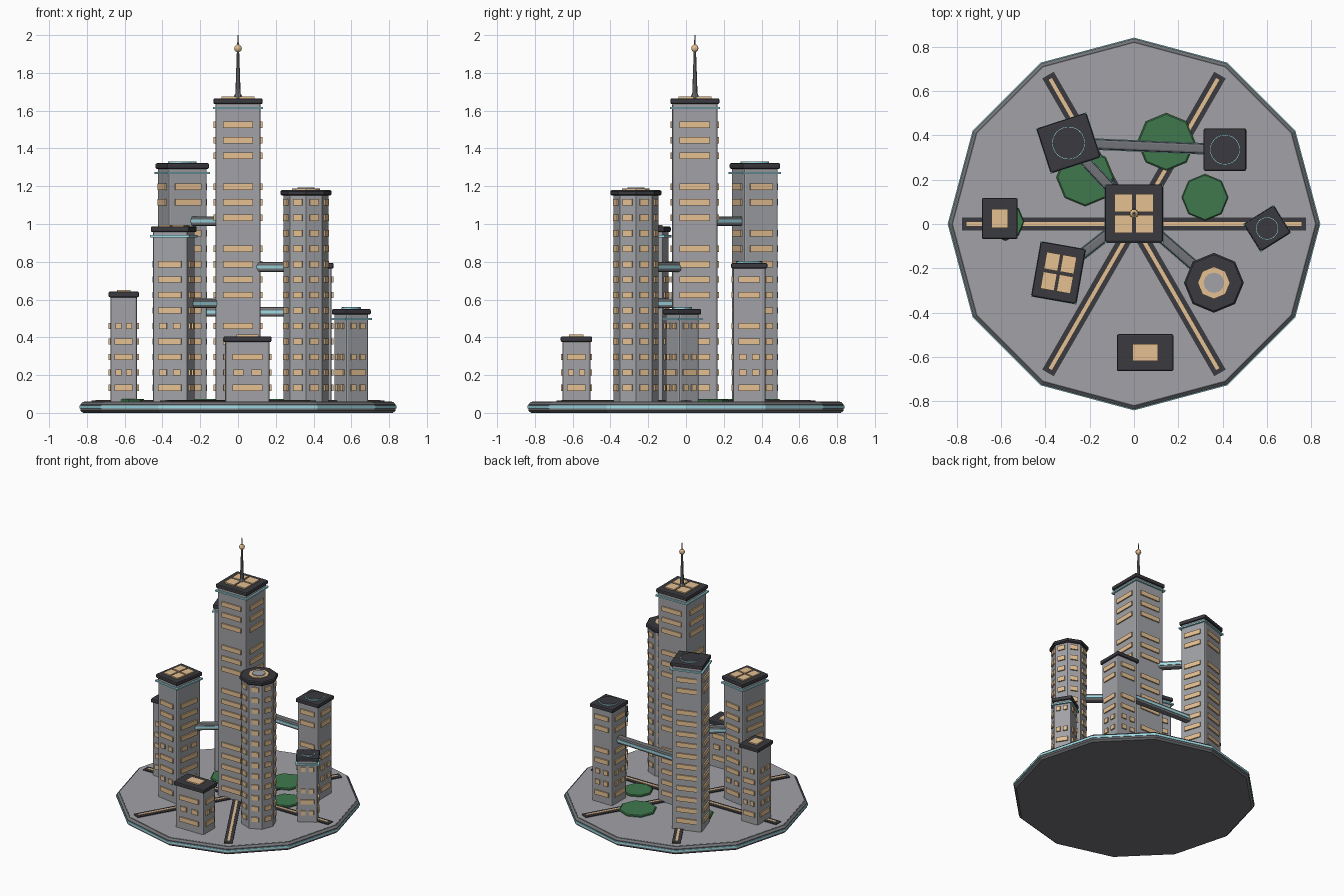
import bpy, bmesh, math
from mathutils import Matrix, Vector

if "Cube" in bpy.data.objects:
    bpy.data.objects.remove(bpy.data.objects["Cube"])

def mat(name, rgb):
    m = bpy.data.materials.new(name)
    m.diffuse_color = (*rgb, 1)
    m.use_nodes = True
    m.node_tree.nodes["Principled BSDF"].inputs["Base Color"].default_value = m.diffuse_color
    return m

GREY = mat("concrete_grey", (0.36, 0.365, 0.39))
DARK = mat("roof_dark", (0.042, 0.042, 0.05))
TAN = mat("window_tan", (0.78, 0.53, 0.29))
CYAN = mat("trim_cyan", (0.36, 0.74, 0.82))
GREEN = mat("park_green", (0.05, 0.19, 0.075))
STEEL = mat("steel_grey", (0.17, 0.175, 0.185))
DECK = 0.06

def T(x, y, z=0, deg=0):
    return Matrix.Translation((x, y, z)) @ Matrix.Rotation(math.radians(deg), 4, 'Z')

def finish(name, bm, material, bevel=0):
    bmesh.ops.recalc_face_normals(bm, faces=bm.faces)
    me = bpy.data.meshes.new(name)
    bm.to_mesh(me)
    bm.free()
    ob = bpy.data.objects.new(name, me)
    bpy.context.collection.objects.link(ob)
    me.materials.append(material)
    if bevel:
        b = ob.modifiers.new("bevel", 'BEVEL')
        b.width, b.segments, b.limit_method = bevel, 2, 'ANGLE'
        b.angle_limit = math.radians(35)
    return ob

def add_box(bm, M, size, loc=(0, 0, 0)):
    bmesh.ops.create_cube(bm, size=1, matrix=M @ Matrix.Translation(loc) @ Matrix.Diagonal((*size, 1)))

def box(name, M, size, loc, material, bevel=0):
    bm = bmesh.new()
    add_box(bm, M, size, loc)
    return finish(name, bm, material, bevel)

def lathe(name, profile, sides, M, material, bevel=0):
    """Stack of n-gon rings (radius, z), vertices starting on +x."""
    bm = bmesh.new()
    rings = [[bm.verts.new(M @ Vector((r * math.cos(math.tau * i / sides),
              r * math.sin(math.tau * i / sides), z))) for i in range(sides)] for r, z in profile]
    for a, b in zip(rings, rings[1:]):
        for i in range(sides):
            j = (i + 1) % sides
            bm.faces.new((a[i], a[j], b[j], b[i]))
    bm.faces.new(rings[0])
    bm.faces.new(rings[-1])
    return finish(name, bm, material, bevel)

# base slab, edge trim and deck
O = T(0, 0)
lathe("base_slab", [(0.82, 0), (0.835, 0.012), (0.835, 0.045), (0.82, 0.058)], 12, O, STEEL)
lathe("base_edge_trim", [(0.84, 0.024), (0.84, 0.038)], 12, O, CYAN)
lathe("deck", [(0.815, 0.05), (0.815, DECK)], 12, O, GREY)

# six radial roads with centre stripes
roads, stripes = bmesh.new(), bmesh.new()
for k in range(6):
    M = T(0, 0, 0, 60 * k)
    add_box(roads, M, (0.775, 0.06, 0.008), (0.3875, 0, DECK + 0.002))
    add_box(stripes, M, (0.755, 0.017, 0.008), (0.3775, 0, DECK + 0.005))
finish("roads", roads, DARK)
finish("road_stripes", stripes, TAN)

# parks
for i, (x, y, r) in enumerate([(0.145, 0.37, 0.13), (0.32, 0.12, 0.105), (-0.22, 0.21, 0.13), (-0.58, 0.01, 0.085)]):
    lathe(f"park_{i}", [(r, DECK - 0.005), (r, DECK + 0.008), (r * 0.95, DECK + 0.013)], 8, T(x, y), GREEN)

def windows(name, M, faces, rows):
    """faces: (angle, distance, width); rows: F full, S split, - none."""
    bm = bmesh.new()
    for ang, dist, wid in faces:
        F = M @ Matrix.Rotation(math.radians(ang), 4, 'Z')
        for k, c in enumerate(rows):
            z = 0.132 + 0.082 * k
            if c == 'F':
                add_box(bm, F, (0.018, wid, 0.034), (dist, 0, z))
            elif c == 'S':
                for s in (-1, 1):
                    add_box(bm, F, (0.018, wid * 0.33, 0.034), (dist, s * wid * 0.3, z))
    finish(name + "_windows", bm, TAN)

def roof_detail(name, M, z, kind, w, d):
    if kind == 'pad':       # landing pad with glowing edge
        r = min(w, d) * 0.36
        lathe(name + "_pad_ring", [(r, z - 0.005), (r, z + 0.008)], 24, M, CYAN)
        lathe(name + "_pad", [(r - 0.004, z), (r - 0.004, z + 0.010)], 24, M, DARK)
    elif kind == 'grid':    # 2 x 2 skylights
        bm = bmesh.new()
        for sx in (-1, 1):
            for sy in (-1, 1):
                add_box(bm, M, (w * 0.31, d * 0.31, 0.014), (sx * w * 0.18, sy * d * 0.18, z + 0.002))
        finish(name + "_skylights", bm, TAN)
    elif kind == 'one':     # single skylight
        box(name + "_skylight", M, (w * 0.45, d * 0.46, 0.014), (0, 0, z + 0.002), TAN)

def tower(name, x, y, w, d, deg, top, rows, kind, trim):
    M = T(x, y, 0, deg)
    box(name + "_body", M, (w, d, top - 0.05), (0, 0, (top + 0.05) / 2), GREY, 0.01)
    cw, cd = w + 0.02, d + 0.02
    box(name + "_roof", M, (cw, cd, 0.03), (0, 0, top + 0.007), DARK, 0.008)
    if trim:
        box(name + "_trim", M, (cw + 0.004, cd + 0.004, 0.011), (0, 0, top - 0.03), CYAN)
    faces = [(a, (w if a % 180 == 0 else d) / 2, (d if a % 180 == 0 else w) * 0.67) for a in (0, 90, 180, 270)]
    windows(name, M, faces, rows)
    roof_detail(name, M, top + 0.022, kind, cw, cd)

tower("central_tower", 0, 0.047, 0.24, 0.24, 0, 1.643, "FFFFF-FFFF-FFF-FFF", 'grid', True)
tower("back_left_tower", -0.295, 0.365, 0.215, 0.19, 18, 1.30, "FFFFFFFFFFF-FF", 'pad', True)
tower("back_right_tower", 0.41, 0.335, 0.172, 0.172, 0, 0.772, "FSSFF-FF", 'pad', False)
tower("left_tower", -0.605, 0.025, 0.142, 0.165, 0, 0.62, "FSFFS-", 'one', False)
tower("front_left_tower", -0.34, -0.22, 0.185, 0.23, -10, 0.965, "FSFFSFFFF", 'grid', True)
tower("right_tower", 0.60, -0.02, 0.14, 0.125, 32, 0.528, "SFS-S", 'pad', True)
tower("front_tower", 0.05, -0.58, 0.235, 0.147, 0, 0.383, "FSF", 'one', False)

# octagonal tower
M = T(0.36, -0.265)
lathe("octagon_tower_body", [(0.12, 0.05), (0.12, 1.16)], 8, M, GREY)
lathe("octagon_tower_roof", [(0.127, 1.15), (0.135, 1.157), (0.135, 1.173), (0.127, 1.18)], 8, M, DARK)
lathe("octagon_tower_skylight", [(0.073, 1.175), (0.073, 1.187)], 8, M, TAN)
lathe("octagon_tower_vent", [(0.046, 1.175), (0.046, 1.192)], 12, M, GREY)
windows("octagon_tower", M, [(22.5 + 45 * i, 0.12 * math.cos(math.pi / 8), 0.052) for i in range(8)], "FFFFFFFFFFFFF")

# mast with beacon on the central tower
M = T(0, 0.047)
lathe("mast", [(0.022, 1.66), (0.02, 1.68), (0.014, 1.69), (0.006, 1.92), (0.002, 2.0)], 8, M, STEEL)
lathe("mast_beacon", [(0.008, 1.911), (0.017, 1.919), (0.02, 1.93), (0.017, 1.941), (0.008, 1.949)], 10, M, TAN)

# sky bridges with a light strip along each side
C, BL, BR, FL, FR = (0, 0.047), (-0.295, 0.365), (0.41, 0.335), (-0.34, -0.22), (0.36, -0.265)
for i, (a, b, z) in enumerate([(C, BL, 1.015), (C, FR, 0.772), (C, FL, 0.58), (BL, BR, 0.535)]):
    dx, dy = b[0] - a[0], b[1] - a[1]
    M = T((a[0] + b[0]) / 2, (a[1] + b[1]) / 2, z, math.degrees(math.atan2(dy, dx)))
    L = math.hypot(dx, dy) - 0.16
    box(f"bridge_{i}", M, (L, 0.045, 0.052), (0, 0, 0), STEEL, 0.01)
    box(f"bridge_strips_{i}", M, (L, 0.052, 0.016), (0, 0, 0), CYAN)
